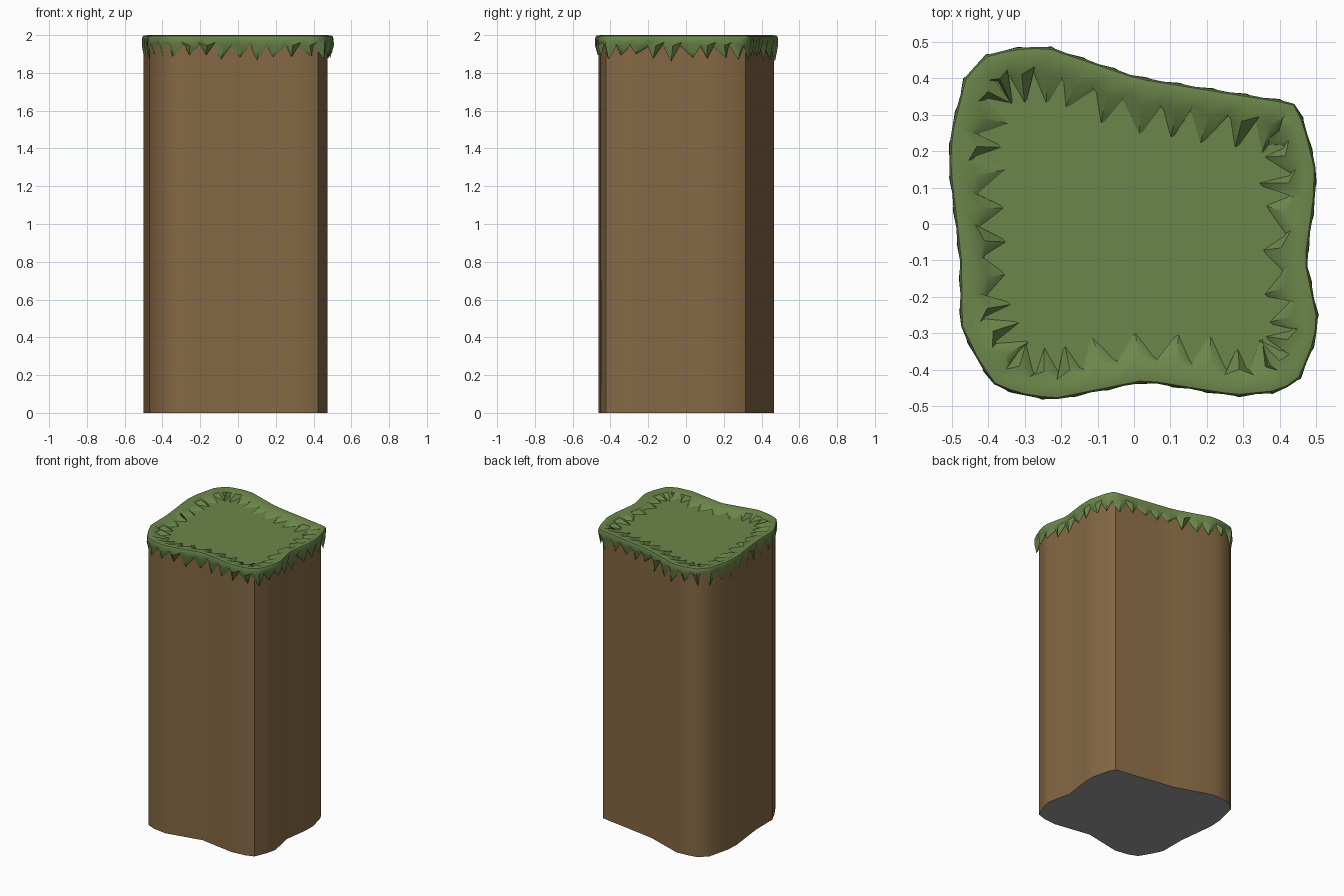
import bpy, bmesh, math, random
from mathutils import Vector

if "Cube" in bpy.data.objects:
    bpy.data.objects.remove(bpy.data.objects["Cube"])

random.seed(4)

# Plan outline of the grass rim, clockwise from the left side
OUT = [(-.51, .16), (-.505, .25), (-.465, .41), (-.40, .47), (-.32, .485), (-.24, .49),
       (.01, .405), (.10, .39), (.44, .335), (.47, .28), (.50, .16), (.50, .08),
       (.475, -.10), (.51, -.27), (.49, -.35), (.45, -.44), (.38, -.465), (.28, -.475),
       (.03, -.435), (-.22, -.485), (-.32, -.47), (-.39, -.44), (-.44, -.36),
       (-.478, -.28), (-.48, -.10)]
OUT = [Vector(p) for p in reversed(OUT)]


def mat(name, rgb):
    m = bpy.data.materials.new(name)
    m.diffuse_color = (*rgb, 1)
    m.use_nodes = True
    m.node_tree.nodes["Principled BSDF"].inputs["Base Color"].default_value = m.diffuse_color
    return m


brown = mat("brown earth", (.235, .140, .058))
green = mat("grass green", (.150, .240, .070))
grey = mat("grey underside", (.33, .33, .33))


def normals(pts):
    """Outward normals of a counter-clockwise loop."""
    n = len(pts)
    res = []
    for i in range(n):
        t = (pts[(i + 1) % n] - pts[i]).normalized() + (pts[i] - pts[i - 1]).normalized()
        t.normalize()
        res.append(Vector((t.y, -t.x)))
    return res


def resample(pts, count):
    """Evenly spaced points along a closed loop."""
    segs = [(a, b, (b - a).length) for a, b in zip(pts, pts[1:] + pts[:1])]
    step = sum(s[2] for s in segs) / count
    res, k, done = [], 0, 0.0
    for i in range(count):
        d = i * step
        while d > done + segs[k][2] and k < len(segs) - 1:
            done += segs[k][2]
            k += 1
        a, b, l = segs[k]
        res.append(a.lerp(b, (d - done) / l))
    return res


def make(name, bm, mats, angle):
    me = bpy.data.meshes.new(name)
    bm.to_mesh(me)
    bm.free()
    ob = bpy.data.objects.new(name, me)
    bpy.context.collection.objects.link(ob)
    for m in mats:
        me.materials.append(m)
    bpy.ops.object.select_all(action='DESELECT')
    ob.select_set(True)
    bpy.context.view_layer.objects.active = ob
    bpy.ops.object.shade_smooth_by_angle(angle=math.radians(angle))
    return ob


# Earth pillar: brown sides, grass top, grey underside
TOP = 1.965
bm = bmesh.new()
body = [p - n * .023 + Vector((-.012, 0)) for p, n in zip(OUT, normals(OUT))]
lo = [bm.verts.new((p.x, p.y, 0)) for p in body]
hi = [bm.verts.new((p.x, p.y, TOP)) for p in body]
N = len(body)
for i in range(N):
    j = (i + 1) % N
    bm.faces.new((lo[i], lo[j], hi[j], hi[i]))
bm.faces.new(hi).material_index = 1
bm.faces.new(lo[::-1]).material_index = 2
make("earth_pillar", bm, [brown, green, grey], 40)

# Grass rim: rounded lip with blades hanging outside and lying inward on top
TEETH = 38
TIP = [(.012, 1.88), (-.002, 1.945), (.0, 1.982), (.006, 1.996), (.03, 2.0), (.075, 1.993), (.15, 1.96)]
GAP = [(.026, 1.945), (.008, 1.962), (.002, 1.984), (.006, 1.996), (.03, 2.0), (.055, 1.985), (.075, 1.96)]
bm = bmesh.new()
pts = resample(OUT, TEETH * 2)
nor = normals(pts)
nor = [(nor[i - 1] + nor[i] * 2 + nor[(i + 1) % len(nor)]).normalized() for i in range(len(nor))]
cols = []
for i, (p, n) in enumerate(zip(pts, nor)):
    tan = Vector((-n.y, n.x))
    rows = list(TIP if i % 2 else GAP)
    k = .02 if i % 2 else .006
    rows[0] = (rows[0][0], rows[0][1] + random.uniform(-k, k))
    rows[-1] = (rows[-1][0] + random.uniform(-k, k), rows[-1][1])
    lean = random.uniform(-.015, .015)
    col = []
    for r, (d, z) in enumerate(rows):
        q = p - n * d
        if r in (0, len(rows) - 1):
            q = q + tan * lean
        col.append(bm.verts.new((q.x, q.y, z)))
    cols.append(col)
for a, b in zip(cols, cols[1:] + cols[:1]):
    for r in range(len(TIP) - 1):
        bm.faces.new((a[r], b[r], b[r + 1], a[r + 1]))
make("grass_rim", bm, [green], 35)
